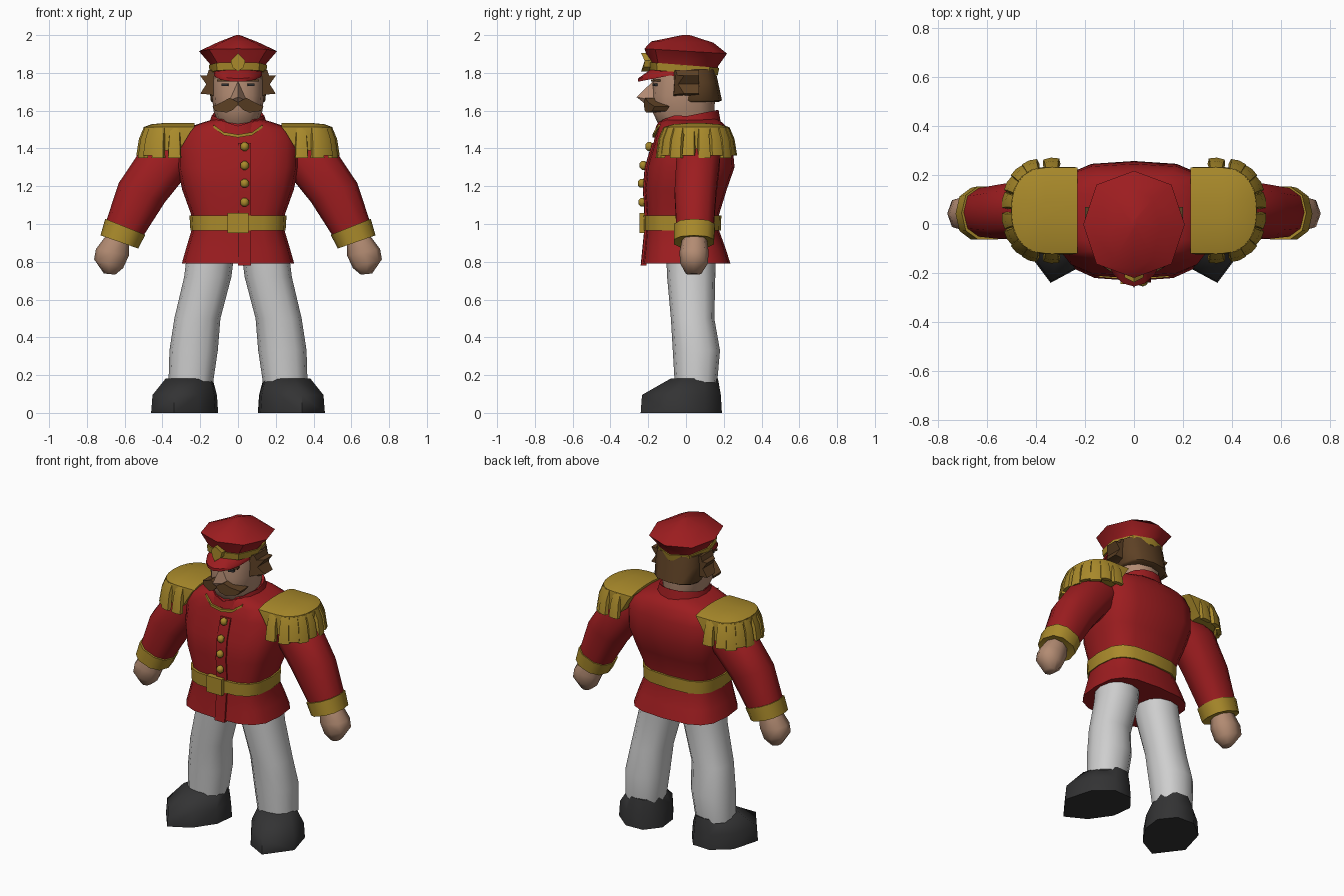
import bpy, bmesh, math
from mathutils import Matrix, Vector

if "Cube" in bpy.data.objects:
    bpy.data.objects.remove(bpy.data.objects["Cube"])


def material(name, col):
    m = bpy.data.materials.new(name)
    m.diffuse_color = (*col, 1)
    m.use_nodes = True
    m.node_tree.nodes["Principled BSDF"].inputs["Base Color"].default_value = m.diffuse_color
    return m


RED = material("red cloth", (0.335, 0.012, 0.014))
GOLD = material("gold braid", (0.4, 0.255, 0.024))
WHITE = material("white trousers", (0.62, 0.62, 0.62))
BLACK = material("black leather", (0.033, 0.033, 0.034))
SKIN = material("skin", (0.45, 0.26, 0.17))
BROWN = material("brown hair", (0.11, 0.052, 0.018))


def mk(name, verts, faces, mat, mirror=False, angle=50):
    """Mesh object, optionally with a copy mirrored across x = 0."""
    bm = bmesh.new()
    for s in ((1, -1) if mirror else (1,)):
        vs = [bm.verts.new((x * s, y, z)) for x, y, z in verts]
        for f in faces:
            bm.faces.new([vs[i] for i in f])
    bmesh.ops.recalc_face_normals(bm, faces=bm.faces)
    me = bpy.data.meshes.new(name)
    bm.to_mesh(me)
    bm.free()
    me.materials.append(mat)
    ob = bpy.data.objects.new(name, me)
    bpy.context.collection.objects.link(ob)
    bpy.ops.object.select_all(action='DESELECT')
    ob.select_set(True)
    bpy.context.view_layer.objects.active = ob
    bpy.ops.object.shade_smooth_by_angle(angle=math.radians(angle))
    return ob


def skin_rings(name, rings, mat, caps=True, **kw):
    """Join equal rings of points into a tube."""
    n = len(rings[0])
    verts = [p for r in rings for p in r]
    faces = [(k * n + i, k * n + (i + 1) % n, (k + 1) * n + (i + 1) % n, (k + 1) * n + i)
             for k in range(len(rings) - 1) for i in range(n)]
    if caps:
        faces += [tuple(range(n)), tuple(range(len(verts) - n, len(verts)))]
    return mk(name, verts, faces, mat, **kw)


def ring(cx, y0, y1, z, rx, tx=0, ty=0, n=12, p=2.4):
    """Rounded ring spanning cx +- rx and y0..y1, sloped by tx and ty."""
    pts = []
    for i in range(n):
        a = 2 * math.pi * i / n
        c, s = math.cos(a), math.sin(a)
        dx = rx * math.copysign(abs(c) ** (2 / p), c)
        dy = (y1 - y0) / 2 * math.copysign(abs(s) ** (2 / p), s)
        pts.append((cx + dx, (y0 + y1) / 2 + dy, z + tx * dx + ty * dy))
    return pts


def loft(name, specs, mat, n=12, p=2.4, **kw):
    return skin_rings(name, [ring(*s, n=n, p=p) for s in specs], mat, **kw)


def extrude_profile(name, prof, front, back, mat, **kw):
    """Extrude an x-z profile along y; front and back are functions of x."""
    return skin_rings(name, [[(x, f(x), z) for x, z in prof] for f in (front, back)], mat, **kw)


def box(name, loc, size, mat, rot=0, **kw):
    m = Matrix.Translation(loc) @ Matrix.Rotation(rot, 4, 'Z')
    q = ((-1, -1), (1, -1), (1, 1), (-1, 1))
    rings = [[tuple(m @ Vector((a * size[0] / 2, b * size[1] / 2, c * size[2] / 2))) for a, b in q]
             for c in (-1, 1)]
    return skin_rings(name, rings, mat, **kw)


# Jacket body with flared skirt
loft("jacket", [(0, -.232, .235, .79, .298), (0, -.222, .21, .87, .275), (0, -.212, .17, .98, .242),
                (0, -.212, .175, 1.05, .248), (0, -.222, .215, 1.18, .295), (0, -.212, .257, 1.3, .322),
                (0, -.172, .245, 1.43, .325), (0, -.155, .225, 1.5, .29), (0, -.145, .2, 1.53, .21),
                (0, -.13, .17, 1.555, .13)], RED, n=16, p=3.1)

# Overlapping front edge of the jacket
front = [(.78, -.24), (.98, -.22), (1.1, -.222), (1.18, -.229), (1.3, -.219), (1.43, -.18)]
skin_rings("front_flap", [[(0, y, z), (.07, y + .002, z), (.07, y + .03, z), (0, y + .03, z)]
                          for z, y in front], RED, angle=30)

# Buttons
for i, (z, y) in enumerate(((1.41, -.195), (1.31, -.226), (1.215, -.235), (1.115, -.232))):
    loft("button_%d" % i, [(.035, y - .008, y + .01, z - .023, .008), (.035, y - .02, y + .02, z - .011, .022),
                           (.035, y - .02, y + .02, z + .011, .022), (.035, y - .008, y + .01, z + .023, .008)],
         GOLD, n=8, p=2)

# Belt and buckle
loft("belt", [(0, -.226, .185, .965, .252), (0, -.228, .187, 1.045, .257)], GOLD, n=16, p=3.1)
box("buckle", (0, -.228, 1.005), (.11, .035, .105), GOLD)

# Standing collar, notched at the front, and its braid
rings = [ring(0, -.168, .185, 1.508, .16, 0, .15, 16, 2.2), ring(0, -.158, .172, 1.572, .14, 0, .2, 16, 2.2),
         ring(0, -.14, .155, 1.565, .125, 0, .2, 16, 2.2)]
for r in rings[1:]:
    r[:] = [(x, y, z + (.28 * abs(x) - .02 if y < -.02 else 0)) for x, y, z in r]
skin_rings("collar", rings, RED, caps=False)
skin_rings("collar_braid", [[(x, y, z), (x, y - .012, z), (x, y - .012, z + .016), (x, y, z + .016)]
                            for x, y, z in ((0, -.165, 1.458), (.075, -.16, 1.47), (.13, -.135, 1.51))],
           GOLD, mirror=True)

# Sleeves, cuffs and hands
loft("sleeve", [(.27, -.03, .15, 1.43, .09, .6), (.385, -.055, .185, 1.335, .125, .5),
                (.51, -.065, .165, 1.165, .122, .42), (.60, -.055, .15, .975, .098, .4)],
     RED, n=10, mirror=True)
loft("cuff", [(.597, -.068, .158, .985, .106, .4), (.628, -.068, .152, .905, .1, .35),
              (.63, -.04, .13, .91, .07, .35)], GOLD, n=10, mirror=True)
loft("hand", [(.635, -.02, .11, .925, .06, .3), (.665, -.035, .12, .85, .087, .2),
              (.685, -.03, .115, .79, .077, .3), (.68, 0, .08, .735, .03, .1)],
     SKIN, n=8, mirror=True, angle=70)


# Epaulette pads with hanging fringe
def pad_edge(a, k=1.0):
    c, s = math.cos(a), math.sin(a)
    return (.36 + .14 * k * abs(c) ** .88, .055 + .175 * k * math.copysign(abs(s) ** .88, s))


def pad_ring(k, z, inset=0):
    pts = [pad_edge(math.pi * (i / 10 - .5), k) for i in range(11)]
    pts = [(.23 + inset, pts[0][1])] + pts + [(.23 + inset, pts[-1][1])]
    return [(x, y, z) for x, y in pts]


skin_rings("epaulette_pad", [pad_ring(1.02, 1.39, .08), pad_ring(1.02, 1.49, .02), pad_ring(1, 1.513),
                             pad_ring(.7, 1.528), pad_ring(.2, 1.535)], GOLD, mirror=True)
path = [(.335, -.12, -1.5), (.335, .23, 1.5)]
path += [(*pad_edge(a), a) for a in [math.radians(-70 + 20 * k) for k in range(8)]]
for i, (x, y, a) in enumerate(path):
    out = Vector((math.cos(a), math.sin(a), 0))
    side = Vector((-out.y, out.x, 0))
    base = Vector((x, y, 0))
    low = 1.35 + .012 * (i % 2)
    rings = []
    for z, o, w, t in ((1.508, -.008, .027, .01), (1.45, .014, .031, .013), (low, .027, .036, .014)):
        c = base + out * o + Vector((0, 0, z))
        rings.append([tuple(c + side * w * u + out * t * v)
                      for u, v in ((-1, -1), (-.9, .6), (0, 1), (.9, .6), (1, -1))])
    skin_rings("epaulette_tassel_%d" % i, rings, GOLD, mirror=True)

# Trousers and boots
loft("trouser_leg", [(.145, -.105, .155, .84, .125), (.16, -.1, .155, .72, .125), (.215, -.08, .15, .5, .122),
                     (.235, -.07, .18, .33, .128), (.25, -.06, .165, .16, .118)],
     WHITE, n=12, p=2.3, mirror=True)
sole = [(.34, -.24), (.21, -.17), (.12, -.04), (.105, .09), (.18, .185), (.3, .19), (.41, .1), (.46, -.08)]
boot = [[(x, y, 0) for x, y in sole],
        [(.27 + (x - .27) * .96, y * .97, .095) for x, y in sole],
        [(.25 + (x - .27) * .7, .05 + (y - .05) * (.45 if y < .05 else .85), .182) for x, y in sole]]
skin_rings("boot", boot, BLACK, mirror=True, angle=60)

# Head, nose, eyes and brows
loft("head", [(0, -.1, .13, 1.48, .095), (0, -.15, .145, 1.535, .105), (0, -.18, .15, 1.6, .13),
              (0, -.18, .155, 1.68, .138), (0, -.175, .16, 1.76, .138), (0, -.16, .15, 1.84, .13)], SKIN)
mk("nose", [(0, -.16, 1.77), (0, -.262, 1.672), (.048, -.165, 1.652), (-.048, -.165, 1.652), (0, -.215, 1.635)],
   [(0, 1, 2), (0, 3, 1), (1, 4, 2), (1, 3, 4), (0, 2, 4, 3)], SKIN, angle=20)
box("eye", (.068, -.163, 1.738), (.036, .02, .013), BLACK, rot=.3, mirror=True)
box("brow", (.072, -.16, 1.76), (.075, .03, .012), BROWN, rot=.3, mirror=True)

# Moustache
extrude_profile("moustache", [(0, 1.645), (.045, 1.668), (.085, 1.645), (.135, 1.622), (.12, 1.598),
                              (.06, 1.59), (.025, 1.605), (0, 1.63)],
                lambda x: -.222 + 3 * x * x, lambda x: -.16 + 4 * x * x, BROWN, mirror=True)

# Hair at the back and spiky side tufts
loft("hair", [(0, -.04, .172, 1.645, .138), (0, -.05, .19, 1.655, .146), (0, -.06, .17, 1.75, .15),
              (0, -.06, .155, 1.82, .145)], BROWN, n=12)
extrude_profile("side_tuft", [(.1, 1.82), (.155, 1.815), (.165, 1.785), (.2, 1.785), (.168, 1.74), (.2, 1.69),
                              (.145, 1.685), (.1, 1.665)],
                lambda x: -.07 + max(0, x - .14), lambda x: .07, BROWN, mirror=True, angle=20)

# Cap: crown, band, visor and badge
loft("cap_crown", [(0, -.18, .16, 1.8, .14, 0, -.05), (0, -.195, .17, 1.845, .147, 0, -.05),
                   (0, -.22, .217, 1.915, .207, 0, -.06), (0, -.185, .145, 1.963, .105, 0, -.02),
                   (0, -.02, .02, 2.0, .01)], RED, n=8, p=2.3, angle=45)
loft("cap_band", [(0, -.2, .168, 1.802, .15, 0, -.08), (0, -.206, .176, 1.842, .154, 0, -.08)],
     GOLD, n=8, p=2.3)
arc = [math.radians(-80 + 20 * i) for i in range(9)]
rings = []
for a in arc:
    s, c = math.sin(a), math.cos(a)
    xi, yi, zi = .13 * s, -.03 - .15 * c, 1.795 + .018 * c
    xo, yo, zo = .13 * s, -.05 - .205 * c, 1.805 - .04 * c
    rings.append([(xi, yi, zi + .01), (xo, yo, zo + .005), (xo, yo, zo - .012), (xi, yi, zi - .015)])
skin_rings("cap_visor", rings, RED)
extrude_profile("cap_badge", [(0, 1.905), (.038, 1.865), (.03, 1.83), (0, 1.808), (-.03, 1.83), (-.038, 1.865)],
                lambda x: -.238 + abs(x) * .5, lambda x: -.18, GOLD, angle=20)
